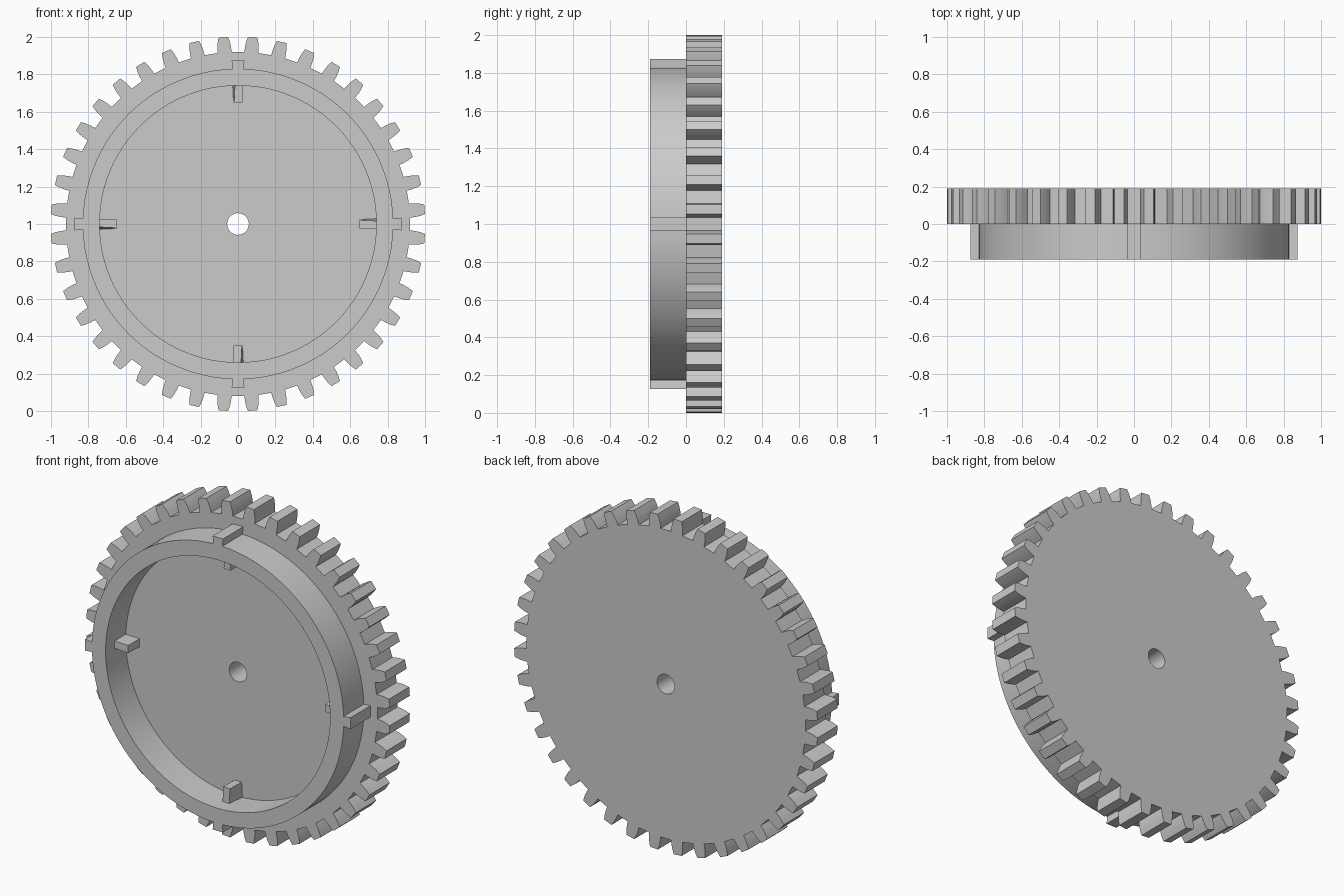
import bpy, bmesh
from math import sin, cos, pi, radians, asin

if "Cube" in bpy.data.objects:
    bpy.data.objects.remove(bpy.data.objects["Cube"])

CENTRE_Z = 1.0


def polar(r, a):
    return (r * cos(a), r * sin(a))


def circle(r, n):
    return [polar(r, 2 * pi * i / n) for i in range(n)]


def finish(bm, name):
    bmesh.ops.recalc_face_normals(bm, faces=bm.faces)
    mesh = bpy.data.meshes.new(name)
    bm.to_mesh(mesh)
    bm.free()
    obj = bpy.data.objects.new(name, mesh)
    bpy.context.collection.objects.link(obj)
    obj.location.z = CENTRE_Z
    bpy.ops.object.select_all(action='DESELECT')
    obj.select_set(True)
    bpy.context.view_layer.objects.active = obj
    bpy.ops.object.shade_smooth_by_angle(angle=radians(25))
    return obj


def plate(name, loops, y0, y1):
    """Flat plate in the xz plane: first loop is the outline, the rest are holes."""
    bm = bmesh.new()
    edges = []
    for loop in loops:
        vs = [bm.verts.new((x, y0, z)) for x, z in loop]
        edges += [bm.edges.new((vs[i - 1], vs[i])) for i in range(len(vs))]
    bmesh.ops.triangle_fill(bm, edges=edges, use_beauty=True, normal=(0, -1, 0))
    new = bmesh.ops.extrude_face_region(bm, geom=bm.faces[:], use_keep_orig=True)
    for v in new['geom']:
        if isinstance(v, bmesh.types.BMVert):
            v.co.y = y1
    return finish(bm, name)


# Toothed wheel: 40 teeth with rounded flanks and a centre bore
TEETH = 40
flank = [(0.92, 0.038), (0.945, 0.037), (0.97, 0.034), (1.001, 0.026)]
outline = []
for i in range(TEETH):
    a = 2 * pi * (i + 0.5) / TEETH
    outline += [polar(r, a - asin(w / r)) for r, w in flank]
    outline += [polar(r, a + asin(w / r)) for r, w in reversed(flank)]
plate("gear_wheel", [outline, circle(0.058, 32)], 0.0, 0.19)

# Raised rim with four outer lugs
rim = []
R, LUG, ARC = 0.83, 0.875, 24
for k in range(4):
    a = k * pi / 2
    root, tip = asin(0.03 / R), asin(0.034 / LUG)
    rim += [polar(R, a - root), polar(LUG, a - tip), polar(LUG, a + tip)]
    span = pi / 2 - 2 * root
    rim += [polar(R, a + root + span * j / ARC) for j in range(ARC)]
plate("raised_rim", [rim, circle(0.74, 96)], -0.19, 0.0)

# Four small tabs on the inner wall, slightly wider at the base
front = [(0.65, -0.024), (0.745, -0.028), (0.745, 0.016), (0.65, 0.021)]
back = [(0.65, -0.024), (0.745, -0.028), (0.745, 0.029), (0.65, 0.024)]
for k in range(4):
    a = k * pi / 2
    bm = bmesh.new()
    rows = []
    for y, pts in ((-0.105, front), (0.0, back)):
        rows.append([bm.verts.new((r * cos(a) - t * sin(a), y,
                                   r * sin(a) + t * cos(a))) for r, t in pts])
    f, b = rows
    bm.faces.new(f)
    bm.faces.new(b[::-1])
    for i in range(4):
        bm.faces.new((f[i - 1], f[i], b[i], b[i - 1]))
    finish(bm, f"inner_tab_{k + 1}")
